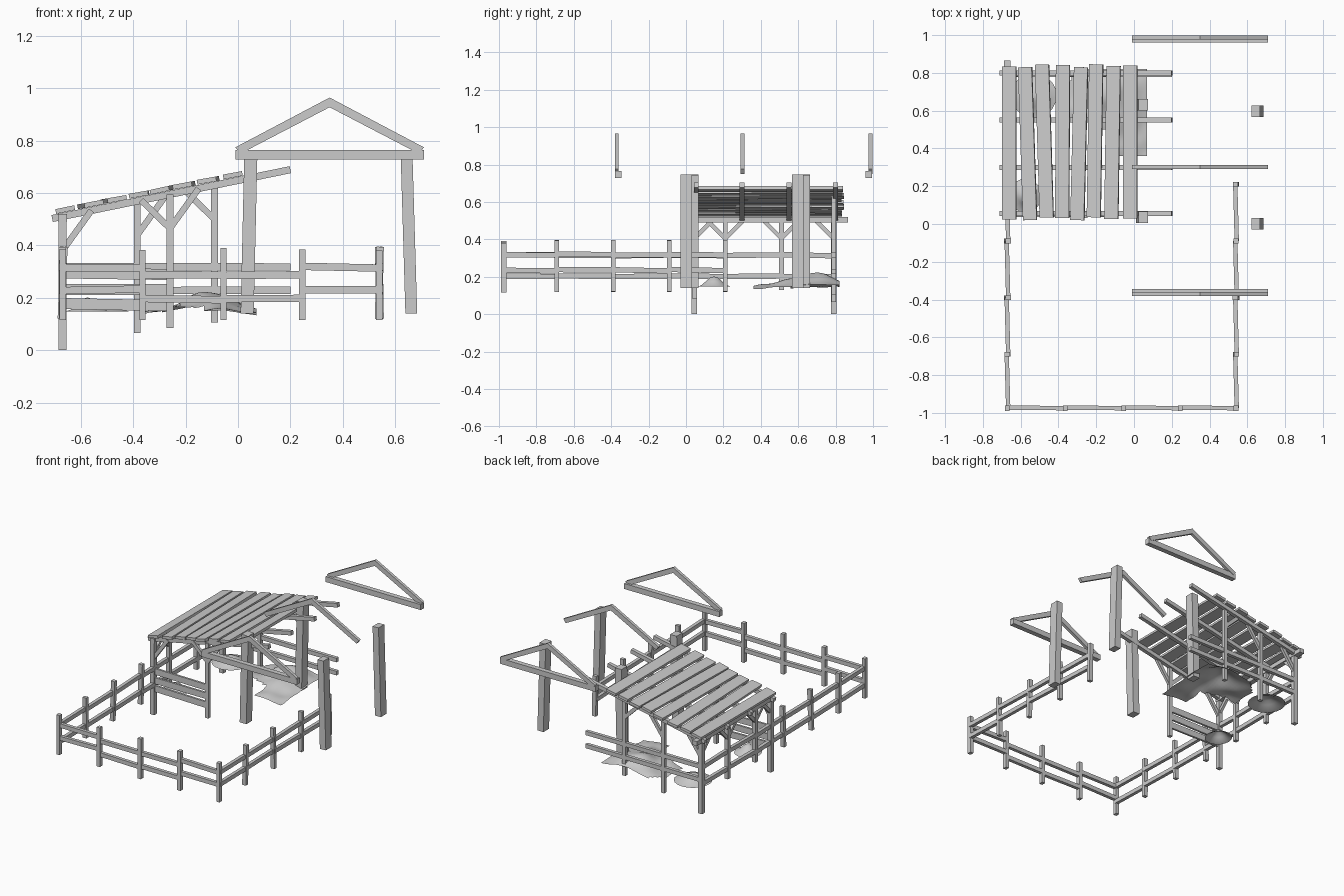
import bpy, bmesh, math, random
from mathutils import Vector, Matrix, noise

if "Cube" in bpy.data.objects:
    bpy.data.objects.remove(bpy.data.objects["Cube"])

random.seed(4)


def finish(name, bm):
    me = bpy.data.meshes.new(name)
    bm.normal_update()
    bm.to_mesh(me)
    bm.free()
    ob = bpy.data.objects.new(name, me)
    bpy.context.collection.objects.link(ob)
    return ob


def beam(name, a, b, w, h):
    """Box from a to b; w is the horizontal width, h the other thickness."""
    a, b = Vector(a), Vector(b)
    d = (b - a).normalized()
    ref = Vector((0, 0, 1)) if abs(d.z) < 0.95 else Vector((0, 1, 0))
    side = ref.cross(d).normalized()
    up = d.cross(side)
    rot = Matrix((side, d, up)).transposed().to_4x4()
    bm = bmesh.new()
    bmesh.ops.create_cube(bm, size=1)
    bm.transform(Matrix.Translation((a + b) / 2) @ rot
                 @ Matrix.Diagonal((w, (b - a).length, h, 1)))
    return finish(name, bm)


def post(name, x, y, z0, z1, sx=0.024, sy=None, lean=0.0):
    return beam(name, (x - lean, y, z0), (x + lean, y, z1), sx, sy or sx)


def roof(x):
    """Centre height of the sloping shelter rafters."""
    return 0.505 + 0.205 * (x + 0.7)


# Fence: posts with two rails per bay
L, R, F = -0.67, 0.54, -0.975
fence_x = [L, -0.365, -0.055, 0.245, R]
fence_y = [F, -0.69, -0.39, -0.09, 0.21]
for x in fence_x:
    post("fence_post", x, F, 0.115, 0.395 + random.uniform(-0.015, 0.01), 0.024, 0.028)
for x in (L, R):
    for y in fence_y[1:]:
        if x == L and y > 0:
            continue
        post("fence_post", x, y, 0.12, 0.395, 0.028, 0.024, random.uniform(-0.006, 0.006))


def rails(p, q, zs, h=0.028):
    for z in zs:
        j, k = random.uniform(-0.004, 0.004), random.uniform(-0.004, 0.004)
        beam("fence_rail", (*p, z + j), (*q, z + k), 0.023, h)


front_z = [(0.317, 0.23), (0.285, 0.195), (0.287, 0.195), (0.317, 0.23)]
for a, b, zs in zip(fence_x, fence_x[1:], front_z):
    rails((a, F + 0.003), (b, F), zs)
for a, b in zip(fence_y, fence_y[1:]):
    rails((R + 0.004, a), (R - 0.004, b), (0.318, 0.235))
    rails((L + 0.004, a), (L - 0.004, b), (0.315, 0.203))

# Rails continuing round the shelter
rails((L, 0.21), (L, 0.51), (0.315, 0.203))
rails((L, 0.51), (L, 0.79), (0.315, 0.203))
rails((L, 0.79), (0.2, 0.79), (0.317, 0.23))

# Shelter posts
for y in (0.045, 0.79):
    post("corner_post", L, y, 0.0, 0.5, 0.03)
for y in (0.21, 0.51):
    post("side_post", L, y, 0.13, 0.5, 0.026)
post("front_shelter_post", -0.26, 0.045, 0.085, roof(-0.26), 0.026)
for x, z in ((-0.385, 0.065), (-0.09, 0.105)):
    post("back_shelter_post", x, 0.79, z, roof(x), 0.026)

# Front boards
for z, t in ((0.295, -0.006), (0.232, 0.0), (0.178, -0.008)):
    beam("front_board", (L, 0.045, z), (-0.26, 0.045, z + t), 0.014, 0.042)

# Eave beam and its braces
beam("eave_beam", (L, 0.03, 0.505), (L, 0.865, 0.505), 0.035, 0.03)
for y, dirs in ((0.045, (1,)), (0.21, (-1, 1)), (0.51, (-1, 1)), (0.79, (-1,))):
    for s in dirs:
        beam("side_brace", (L, y, 0.405), (L, y + s * 0.095, 0.5), 0.018, 0.022)

# Braces under the sloping rafters
for y, xs in ((0.045, ((L, (1,)), (-0.26, (-1, 1)))),
              (0.79, ((L, (1,)), (-0.385, (1,)), (-0.09, (-1,))))):
    for x, dirs in xs:
        for s in dirs:
            x1 = x + s * 0.11
            beam("rafter_brace", (x, y, roof(x) - 0.13), (x1, y, roof(x1)), 0.018, 0.024)

# Sloping rafters
for y in (0.055, 0.3, 0.55, 0.8):
    beam("shelter_rafter", (-0.71, y, roof(-0.71)), (0.2, y, roof(0.2)), 0.026, 0.027)

# Roof planks, slightly askew: x at the back end and at the front end
planks = [(-0.66, -0.66), (-0.577, -0.55), (-0.487, -0.462), (-0.376, -0.38),
          (-0.28, -0.3), (-0.2, -0.213), (-0.108, -0.12), (-0.02, -0.02)]
for xb, xf in planks:
    xm = (xb + xf) / 2
    bm = bmesh.new()
    bmesh.ops.create_cube(bm, size=1)
    bm.transform(Matrix.Translation((xm, 0.433 + random.uniform(-0.008, 0.008), roof(xm) + 0.024))
                 @ Matrix.Rotation(-math.atan(0.205) + random.uniform(-0.03, 0.03), 4, 'Y')
                 @ Matrix.Rotation(-math.atan2(xb - xf, 0.81), 4, 'Z')
                 @ Matrix.Diagonal((0.074, 0.81, 0.018, 1)))
    finish("roof_plank", bm)

# Large leaning posts under the gables
for y in (0.035, 0.632):
    post("large_post_left", 0.042, y, 0.14, 0.745, 0.05, 0.062, 0.007)
for y in (0.002, 0.597):
    post("large_post_right", 0.653, y, 0.14, 0.745, 0.045, 0.062, -0.009)

# Gable trusses: mitred rafter pair plus tie beam
for y, tie in ((-0.37, -0.362), (0.302, None), (0.987, 0.977)):
    prof = [(-0.01, 0.775), (0.35, 0.965), (0.71, 0.775),
            (0.692, 0.75), (0.35, 0.928), (0.008, 0.75)]
    bm = bmesh.new()
    rows = [[bm.verts.new((x, y + d, z)) for x, z in prof] for d in (-0.01, 0.01)]
    for r in rows:
        bm.faces.new((r[0], r[1], r[4], r[5]))
        bm.faces.new((r[1], r[2], r[3], r[4]))
    for i in range(6):
        j = (i + 1) % 6
        bm.faces.new((rows[0][i], rows[0][j], rows[1][j], rows[1][i]))
    bmesh.ops.recalc_face_normals(bm, faces=bm.faces)
    finish("gable_rafters", bm)
    if tie is not None:
        beam("tie_beam", (-0.01, tie, 0.747), (0.71, tie, 0.747), 0.034, 0.037)

# Large straw heap: open L-shaped sheet with a hump
bm = bmesh.new()
nx, ny = 22, 23
x0, y0, step = -0.37, 0.36, 0.02
grid = {}
for i in range(nx + 1):
    for j in range(ny + 1):
        x, y = x0 + i * step, y0 + j * step
        hump = math.exp(-((x + 0.11) / 0.14) ** 2 - ((y - 0.68) / 0.19) ** 2)
        z = 0.14 + 0.075 * hump + 0.02 * noise.noise((x * 9, y * 9, 2))
        grid[i, j] = bm.verts.new((x, y, z))
for i in range(nx):
    for j in range(ny):
        if i < 12 and j < 10 - 0.3 * i:      # notch of the L
            continue
        if i + (ny - j) < 5:                 # clipped back corner
            continue
        q = (grid[i, j], grid[i + 1, j], grid[i + 1, j + 1], grid[i, j + 1])
        bm.faces.new(q).smooth = True
bmesh.ops.delete(bm, geom=[v for v in bm.verts if not v.link_faces], context='VERTS')
finish("straw_heap_large", bm)


# Small straw mounds: open round domes
def mound(name, x, y, rx, ry, z0, h):
    bm = bmesh.new()
    bmesh.ops.create_circle(bm, cap_ends=True, cap_tris=True, segments=20, radius=1)
    bmesh.ops.subdivide_edges(bm, edges=bm.edges[:], cuts=3, use_grid_fill=True)
    for v in bm.verts:
        t = min(v.co.xy.length, 1)
        v.co = (x + rx * v.co.x, y + ry * v.co.y, z0 + h * (0.5 + 0.5 * math.cos(math.pi * t)))
    for f in bm.faces:
        f.smooth = True
    finish(name, bm)


mound("straw_mound_corner", -0.53, 0.68, 0.12, 0.12, 0.147, 0.045)
mound("straw_mound_front", -0.575, 0.15, 0.085, 0.09, 0.147, 0.055)
